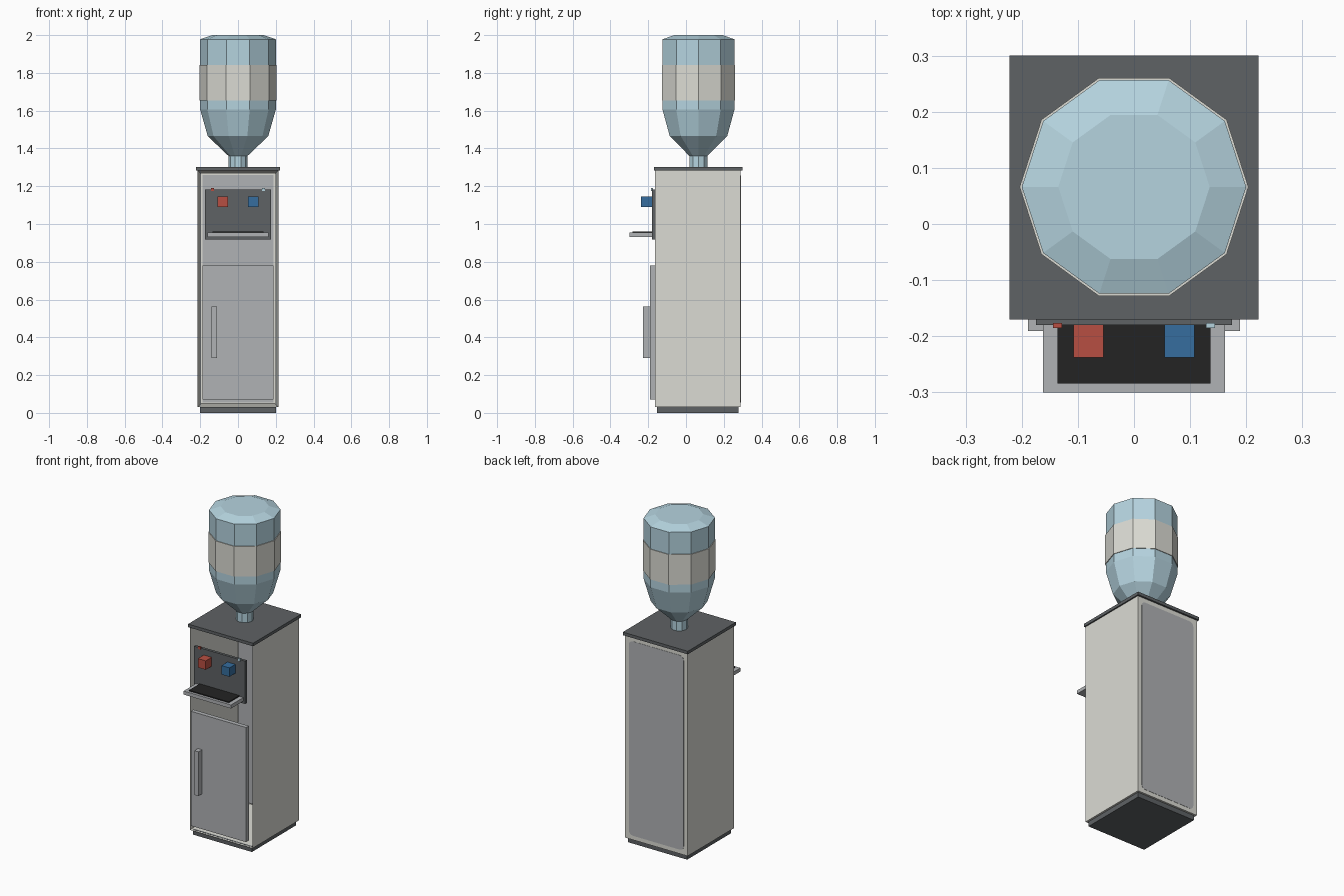
import bpy, bmesh, math

if "Cube" in bpy.data.objects:
    bpy.data.objects.remove(bpy.data.objects["Cube"])


def lin(c):
    return c / 12.92 if c <= 0.04045 else ((c + 0.055) / 1.055) ** 2.4


def material(name, r, g, b):
    m = bpy.data.materials.new(name)
    m.diffuse_color = (lin(r), lin(g), lin(b), 1)
    m.use_nodes = True
    m.node_tree.nodes["Principled BSDF"].inputs["Base Color"].default_value = m.diffuse_color
    return m


WHITE = material("off_white", 0.86, 0.86, 0.83)
GREY = material("mid_grey", 0.69, 0.70, 0.71)
DARK = material("dark_grey", 0.37, 0.385, 0.395)
BLACK = material("black", 0.14, 0.14, 0.14)
RED = material("red", 0.72, 0.31, 0.26)
BLUE = material("blue", 0.21, 0.43, 0.62)
WATER = material("pale_blue", 0.71, 0.83, 0.875)


def make(name, bm, *mats):
    bmesh.ops.recalc_face_normals(bm, faces=bm.faces)
    me = bpy.data.meshes.new(name)
    bm.to_mesh(me)
    bm.free()
    for m in mats:
        me.materials.append(m)
    ob = bpy.data.objects.new(name, me)
    bpy.context.collection.objects.link(ob)
    return ob


def box_bm(x, y, z):
    bm = bmesh.new()
    bmesh.ops.create_cube(bm, size=1)
    for v in bm.verts:
        for i, (a, b) in enumerate((x, y, z)):
            v.co[i] = a if v.co[i] < 0 else b
    return bm


def box(name, x, y, z, mat):
    return make(name, box_bm(x, y, z), mat)


# hollow cabinet, open at the front: inset the front face and push it back
bm = box_bm((-0.214, 0.214), (-0.165, 0.289), (0.03, 1.285))
front = min(bm.faces, key=lambda f: f.calc_center_median().y)
bmesh.ops.inset_region(bm, faces=[front], thickness=0.026)
for v in front.verts:
    v.co.y = 0.277
make("cabinet", bm, WHITE)

# grey lining inside the back wall, and rounded plate outside it
box("inner_back_panel", (-0.188, 0.188), (0.27, 0.277), (0.056, 1.259), GREY)
bm = box_bm((-0.187, 0.187), (0.288, 0.2905), (0.056, 1.257))
corners = [e for e in bm.edges if abs(e.verts[0].co.y - e.verts[1].co.y) > 0.001]
bmesh.ops.bevel(bm, geom=corners, offset=0.025, segments=3, profile=0.5, affect='EDGES')
make("outer_back_panel", bm, GREY)

# top slab and plinth
box("top_slab", (-0.222, 0.222), (-0.17, 0.30), (1.283, 1.302), DARK)
box("plinth", (-0.202, 0.202), (-0.153, 0.277), (0.0, 0.031), DARK)

# lower door with handle
box("door", (-0.189, 0.189), (-0.191, -0.164), (0.072, 0.78), GREY)
box("door_handle", (-0.14, -0.112), (-0.227, -0.19), (0.29, 0.563), GREY)

# control panel, drip tray and grille
box("control_panel", (-0.175, 0.175), (-0.18, -0.163), (0.918, 1.182), DARK)
box("drip_tray", (-0.162, 0.162), (-0.30, -0.178), (0.932, 0.954), GREY)
box("drip_grille", (-0.136, 0.136), (-0.284, -0.179), (0.95, 0.96), BLACK)

# taps and indicator lights
for side, name, tap, light in ((-1, "hot", RED, RED), (1, "cold", BLUE, WATER)):
    cx = 0.081 * side
    box(name + "_tap", (cx - 0.027, cx + 0.027), (-0.238, -0.178), (1.09, 1.145), tap)
    lx = 0.136 * side
    box(name + "_light", (lx - 0.008, lx + 0.008), (-0.185, -0.176), (1.175, 1.191), light)

# ten-sided water bottle, turned from a profile of (radius, height)
profile = [(0.05, 1.29), (0.05, 1.36), (0.16, 1.465), (0.20, 1.605), (0.20, 1.655),
           (0.204, 1.655), (0.204, 1.842), (0.20, 1.842), (0.20, 1.978), (0.135, 2.0)]
N = 10
bm = bmesh.new()
rings = [[bm.verts.new((r * math.cos(math.tau * i / N), 0.066 + r * math.sin(math.tau * i / N), z))
          for i in range(N)] for r, z in profile]
for a, b in zip(rings, rings[1:]):
    for i in range(N):
        j = (i + 1) % N
        bm.faces.new((a[i], a[j], b[j], b[i]))
bm.faces.new(rings[0])
bm.faces.new(rings[-1])
# label band between two heights
for f in bm.faces:
    f.material_index = int(1.654 < f.calc_center_median().z < 1.843)
make("water_bottle", bm, WATER, WHITE)
